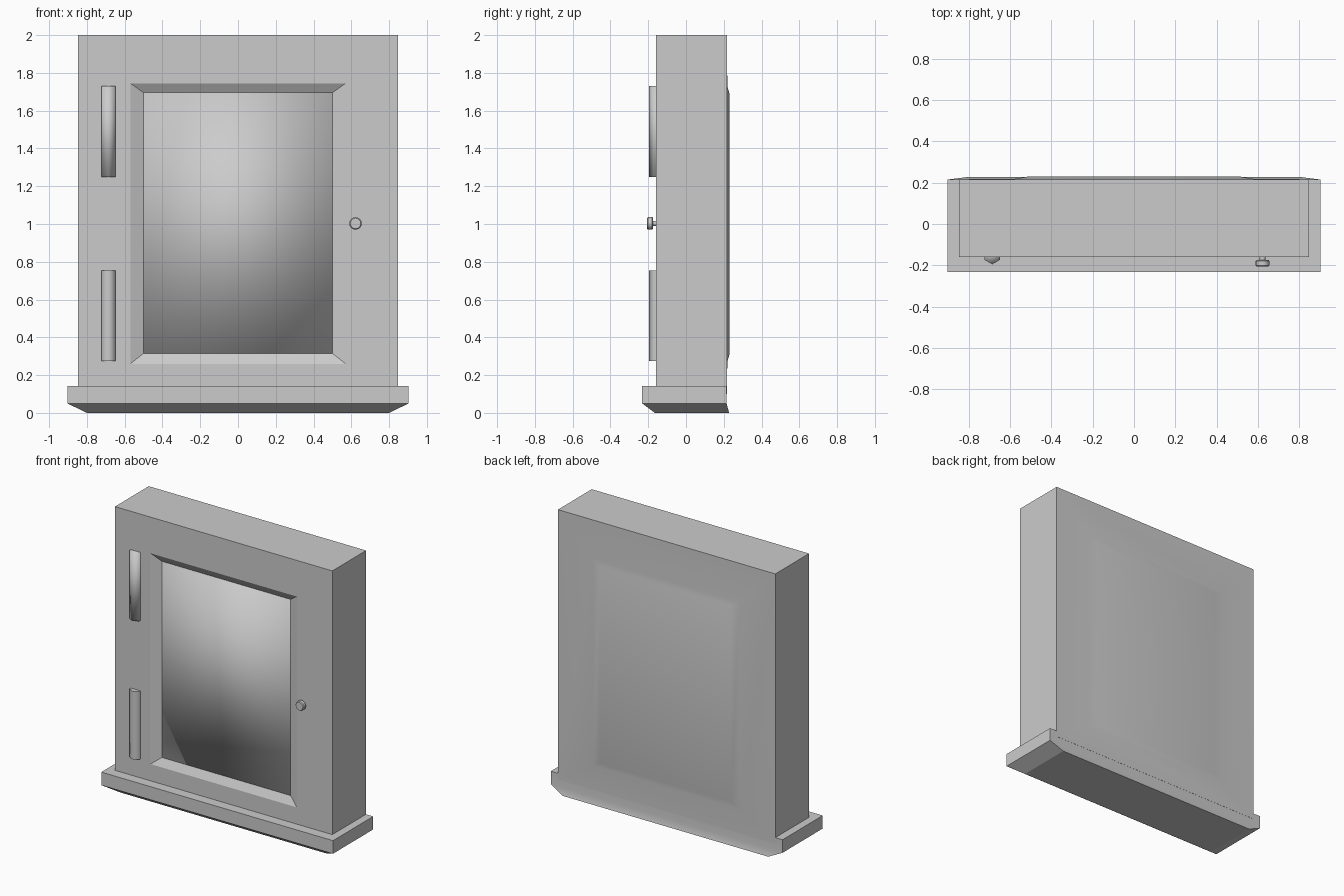
import bpy, bmesh, math
from mathutils import Matrix

cube = bpy.data.objects.get("Cube")
if cube:
    bpy.data.objects.remove(cube, do_unlink=True)

GREY = (0.6, 0.6, 0.6, 1.0)
mat = bpy.data.materials.new("plain_grey")
mat.use_nodes = True
mat.diffuse_color = GREY
bsdf = next(n for n in mat.node_tree.nodes if n.type == 'BSDF_PRINCIPLED')
bsdf.inputs["Base Color"].default_value = GREY


def finish(name, bm, smooth_angle):
    """Turn a bmesh into an object with the shared material and shading."""
    bmesh.ops.recalc_face_normals(bm, faces=bm.faces)
    mesh = bpy.data.meshes.new(name)
    bm.to_mesh(mesh)
    bm.free()
    mesh.materials.append(mat)
    ob = bpy.data.objects.new(name, mesh)
    bpy.context.collection.objects.link(ob)
    bpy.ops.object.select_all(action='DESELECT')
    ob.select_set(True)
    bpy.context.view_layer.objects.active = ob
    if smooth_angle is None:
        bpy.ops.object.shade_smooth()
    else:
        bpy.ops.object.shade_smooth_by_angle(angle=math.radians(smooth_angle))
    return ob


def loft(name, rings, smooth_angle):
    """Skin a list of equal closed rings and cap both ends."""
    bm = bmesh.new()
    loops = [[bm.verts.new(p) for p in ring] for ring in rings]
    n = len(loops[0])
    for a, b in zip(loops, loops[1:]):
        for i in range(n):
            j = (i + 1) % n
            bm.faces.new((a[i], a[j], b[j], b[i]))
    bm.faces.new(loops[0])
    bm.faces.new(loops[-1])
    return finish(name, bm, smooth_angle)


def upright(half, z0, z1, y):
    """Rectangle facing the front at depth y."""
    return [(-half, y, z0), (half, y, z0), (half, y, z1), (-half, y, z1)]


def level(half, y0, y1, z):
    """Horizontal rectangle at height z."""
    return [(-half, y0, z), (half, y0, z), (half, y1, z), (-half, y1, z)]


# Case with a chamfered front opening and a slightly swollen back
loft("cabinet_body", [
    upright(0.5, 0.315, 1.695, -0.13),
    upright(0.57, 0.26, 1.745, -0.16),
    upright(0.847, 0.1, 2.0, -0.16),
    upright(0.847, 0.1, 2.0, 0.216),
    upright(0.57, 0.27, 1.73, 0.219),
    upright(0.51, 0.31, 1.69, 0.23),
], 20)

# Softly shaded door panel inside the chamfer
loft("door_panel", [
    upright(0.5, 0.315, 1.695, -0.133),
    upright(0.5, 0.315, 1.695, 0.2),
], None)

# Plinth with tapered underside
loft("base_plinth", [
    level(0.8, -0.165, 0.228, 0.0),
    level(0.903, -0.232, 0.215, 0.05),
    level(0.903, -0.232, 0.215, 0.142),
], 20)


# Six-sided hinge barrels, half sunk into the door
def hinge(name, z0, z1, smooth_angle):
    r, cx, cy = 0.043, -0.686, -0.152
    def ring(z):
        angles = [math.radians(30 + 60 * k) for k in range(6)]
        return [(cx + r * math.cos(a), cy + r * math.sin(a), z) for a in angles]
    loft(name, [ring(z0), ring(z1)], smooth_angle)


hinge("upper_hinge", 1.25, 1.73, None)
hinge("lower_hinge", 0.275, 0.755, 61)

# Round knob turned around the y axis: (radius, depth) profile
profile = [(0.014, -0.15), (0.014, -0.174), (0.029, -0.174),
           (0.033, -0.179), (0.033, -0.2), (0.028, -0.206)]
steps = [2 * math.pi * k / 16 for k in range(16)]
loft("door_knob", [[(0.622 + r * math.cos(a), y, 1.003 + r * math.sin(a))
                    for a in steps] for r, y in profile], 35)
